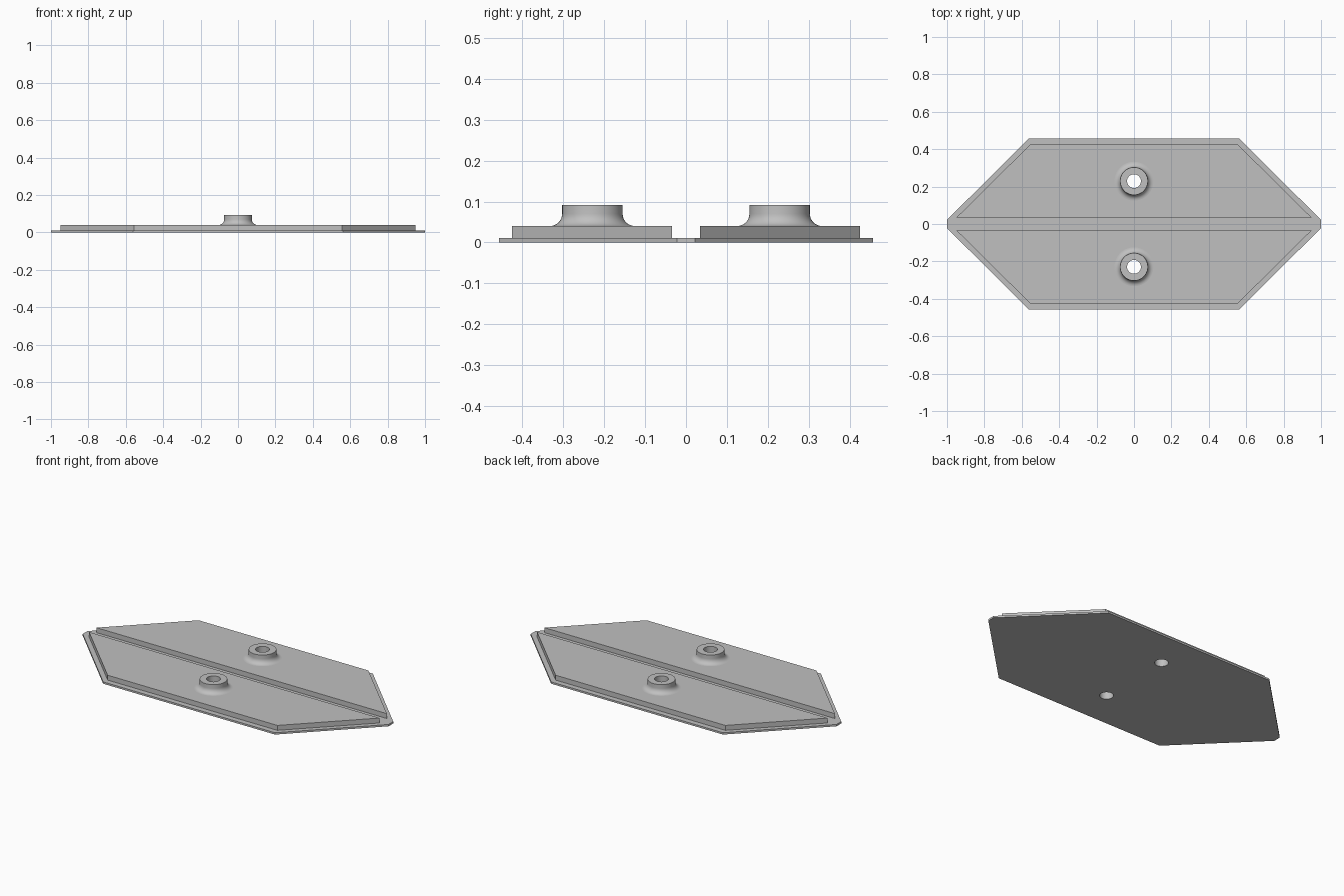
import bpy, bmesh, math

if "Cube" in bpy.data.objects:
    bpy.data.objects.remove(bpy.data.objects["Cube"])

SEG = 64
BOSS_Y, HOLE_R, BOSS_R, FILLET = 0.229, 0.037, 0.074, 0.03
BASE_TOP, PANEL_TOP, BOSS_TOP = 0.011, 0.04, 0.092

grey = bpy.data.materials.new("light grey")
grey.diffuse_color = (0.53, 0.53, 0.53, 1)
grey.use_nodes = True
grey.node_tree.nodes["Principled BSDF"].inputs["Base Color"].default_value = grey.diffuse_color


def circle(cy, r):
    return [(r * math.cos(2 * math.pi * i / SEG), cy + r * math.sin(2 * math.pi * i / SEG))
            for i in range(SEG)]


def finish(name, bm):
    bmesh.ops.recalc_face_normals(bm, faces=bm.faces[:])
    me = bpy.data.meshes.new(name)
    bm.to_mesh(me)
    bm.free()
    ob = bpy.data.objects.new(name, me)
    bpy.context.collection.objects.link(ob)
    me.materials.append(grey)
    bpy.ops.object.select_all(action='DESELECT')
    ob.select_set(True)
    bpy.context.view_layer.objects.active = ob
    bpy.ops.object.shade_smooth_by_angle(angle=math.radians(30))


def plate(name, loops, z0, z1):
    """Flat plate: first loop is the outline, the others are holes."""
    bm = bmesh.new()
    caps = ([], [])
    for pts in loops:
        lo, hi = ([bm.verts.new((x, y, z)) for x, y in pts] for z in (z0, z1))
        for i in range(len(pts)):
            j = (i + 1) % len(pts)
            bm.faces.new((lo[i], lo[j], hi[j], hi[i]))
            for cap, ring in zip(caps, (lo, hi)):
                cap.append(bm.edges.get((ring[i], ring[j])))
    for cap in caps:
        bmesh.ops.triangle_fill(bm, use_beauty=True, edges=cap)
    finish(name, bm)


def lathe(name, cy, profile):
    """Closed (radius, z) profile turned around a vertical axis."""
    bm = bmesh.new()
    rings = [[bm.verts.new((x, y, z)) for x, y in circle(cy, r)] for r, z in profile]
    for a, b in zip(rings, rings[1:] + rings[:1]):
        for i in range(SEG):
            j = (i + 1) % SEG
            bm.faces.new((a[i], a[j], b[j], b[i]))
    finish(name, bm)


# Thin base plate with both through holes
plate("base_plate",
      [[(-1, -0.022), (-0.562, -0.457), (0.562, -0.457), (1, -0.022),
        (1, 0.022), (0.562, 0.457), (-0.562, 0.457), (-1, 0.022)],
       circle(BOSS_Y, HOLE_R), circle(-BOSS_Y, HOLE_R)], 0, BASE_TOP)

# Boss profile: bore, flat rim, straight wall, concave fillet down to the panel
profile = [(HOLE_R, PANEL_TOP), (HOLE_R, BOSS_TOP), (BOSS_R, BOSS_TOP)]
for k in range(9):
    a = math.pi / 2 * k / 8
    profile.append((BOSS_R + FILLET * (1 - math.cos(a)),
                    PANEL_TOP + FILLET * (1 - math.sin(a))))

# Two raised panels, each with a boss
for side, s in (("front", -1), ("back", 1)):
    plate(side + "_panel",
          [[(-0.95, s * 0.034), (0.95, s * 0.034), (0.555, s * 0.425), (-0.555, s * 0.425)],
           circle(s * BOSS_Y, HOLE_R)], BASE_TOP, PANEL_TOP)
    lathe(side + "_boss", s * BOSS_Y, profile)
